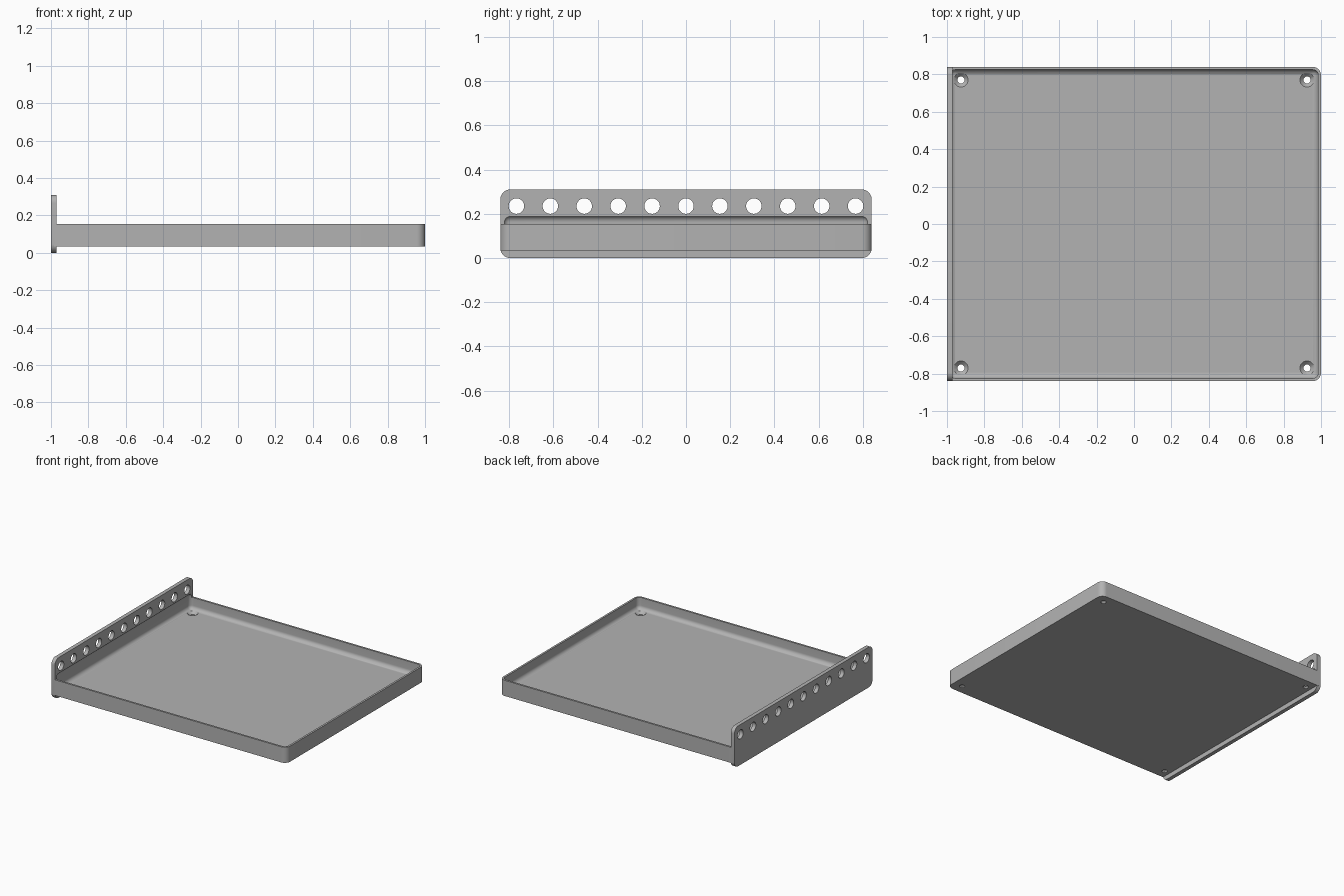
import bpy, bmesh
from mathutils import Matrix, Vector

if "Cube" in bpy.data.objects:
    bpy.data.objects.remove(bpy.data.objects["Cube"], do_unlink=True)

grey = bpy.data.materials.new("light grey")
grey.use_nodes = True
grey.diffuse_color = (0.45, 0.45, 0.45, 1)
grey.node_tree.nodes["Principled BSDF"].inputs["Base Color"].default_value = grey.diffuse_color


def make_object(name, bm):
    mesh = bpy.data.meshes.new(name)
    bm.to_mesh(mesh)
    bm.free()
    mesh.materials.append(grey)
    obj = bpy.data.objects.new(name, mesh)
    bpy.context.collection.objects.link(obj)
    return obj


def rounded_box(name, low, high, radius, rule):
    """Box between two corners; edges that satisfy the rule are rounded."""
    low, high = Vector(low), Vector(high)
    bm = bmesh.new()
    bmesh.ops.create_cube(bm, size=1)
    for v in bm.verts:
        v.co = (low + high) / 2 + v.co * (high - low)
    edges = [e for e in bm.edges if rule(e.verts[0].co, e.verts[1].co)]
    bmesh.ops.bevel(bm, geom=edges, offset=radius, segments=8,
                    profile=0.5, affect='EDGES')
    return make_object(name, bm)


def add_cone(bm, centre, r_low, r_high, depth, axis):
    turn = Matrix.Rotation(1.5707963, 4, 'Y') if axis == 'X' else Matrix()
    bmesh.ops.create_cone(bm, cap_ends=True, segments=32, radius1=r_low,
                          radius2=r_high, depth=depth,
                          matrix=Matrix.Translation(centre) @ turn)


def apply_boolean(target, tool, operation):
    mod = target.modifiers.new(operation.title(), 'BOOLEAN')
    mod.object, mod.operation, mod.solver = tool, operation, 'EXACT'
    bpy.ops.object.select_all(action='DESELECT')
    bpy.context.view_layer.objects.active = target
    target.select_set(True)
    bpy.ops.object.modifier_apply(modifier=mod.name)
    bpy.data.objects.remove(tool, do_unlink=True)


# Tray body, rounded on its two outer vertical corners
tray = rounded_box("tray", (-0.985, -0.84, 0.035), (1, 0.84, 0.155), 0.045,
                   lambda a, b: a.x > 0 and b.x > 0 and abs(a.z - b.z) > 0.05)

# Upright end panel
panel = rounded_box("end_panel", (-1, -0.84, 0), (-0.97, 0.84, 0.31), 0.045,
                    lambda a, b: abs(a.x - b.x) > 0.01)
apply_boolean(tray, panel, 'UNION')

# Hollow with soft edges, biting slightly into the panel
hollow = rounded_box("hollow_cutter", (-0.985, -0.825, 0.065),
                     (0.985, 0.825, 0.192), 0.03, lambda a, b: True)
apply_boolean(tray, hollow, 'DIFFERENCE')

# Row of round holes along the panel
bm = bmesh.new()
for i in range(-5, 6):
    add_cone(bm, (-0.985, i * 0.1534, 0.235), 0.035, 0.035, 0.1, 'X')
apply_boolean(tray, make_object("panel_hole_cutter", bm), 'DIFFERENCE')

# Screw holes in the floor, then their countersinks
for r_low, r_high, z, depth in ((0.019, 0.019, 0.05, 0.1),
                                (0.019, 0.041, 0.057, 0.022)):
    bm = bmesh.new()
    for x in (-0.925, 0.925):
        for y in (-0.77, 0.77):
            add_cone(bm, (x, y, z), r_low, r_high, depth, 'Z')
    apply_boolean(tray, make_object("screw_hole_cutter", bm), 'DIFFERENCE')

tray.name = "tray_with_end_panel"
bpy.ops.object.shade_smooth_by_angle(angle=0.55)
